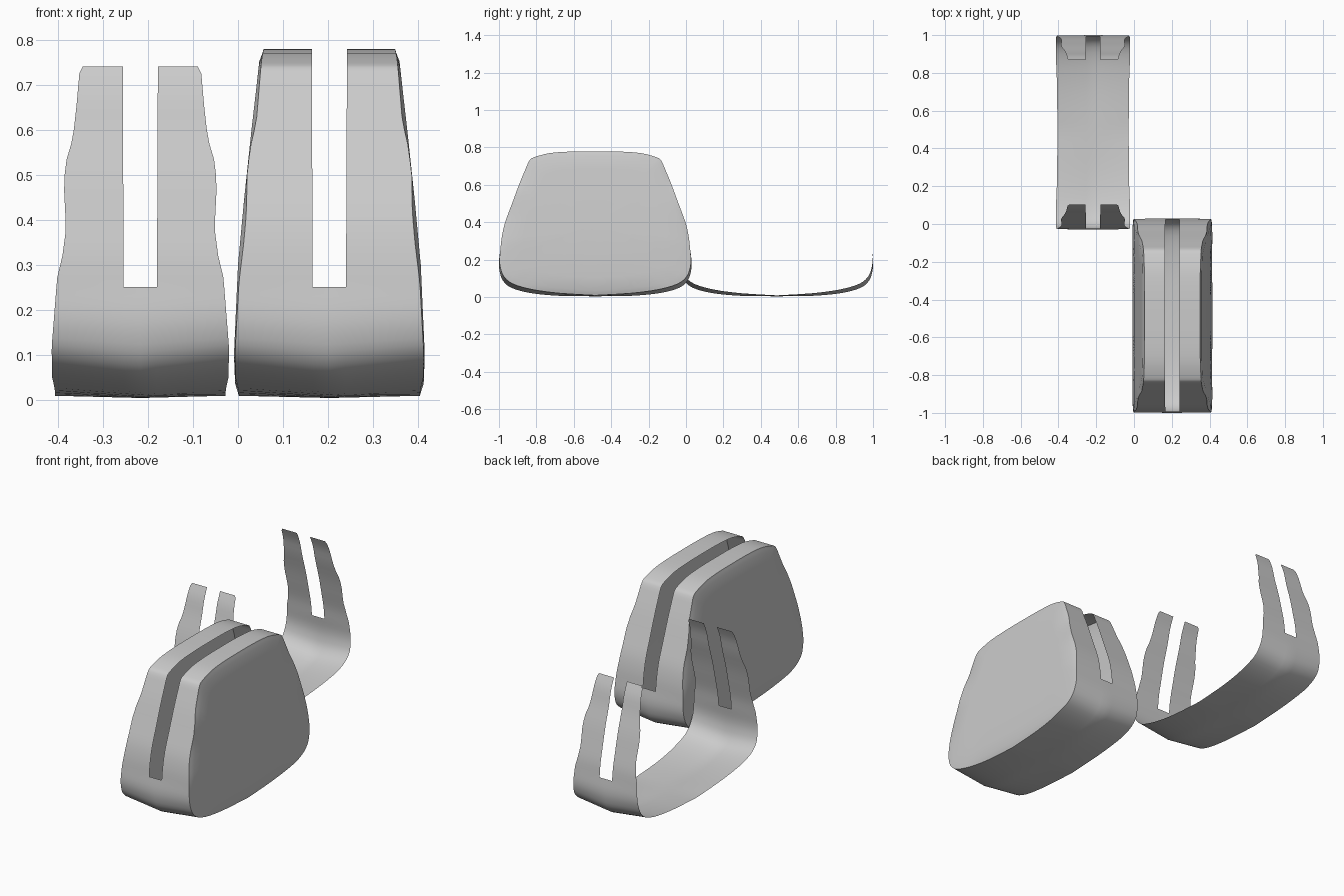
import bpy, bmesh, math

cube = bpy.data.objects.get("Cube")
if cube:
    bpy.data.objects.remove(cube)

grey = bpy.data.materials.new("light grey")
grey.use_nodes = True
colour = (0.6, 0.6, 0.6, 1)
grey.diffuse_color = colour
grey.node_tree.nodes["Principled BSDF"].inputs["Base Color"].default_value = colour

# Half outlines as (distance from middle, height), bottom centre first
LOWER = [(0, .004), (.2, .007), (.35, .022), (.45, .05), (.495, .09), (.512, .14),
         (.515, .19), (.508, .25), (.5, .32), (.482, .4)]
POD = LOWER + [(.445, .5), (.408, .6), (.375, .68), (.352, .73), (.325, .748),
               (.24, .77), (.12, .778), (0, .779)]
STRAP = LOWER + [(.458, .5), (.428, .6), (.408, .68), (.383, .74)]
# Half widths as (height, width)
POD_EDGE = [(0, .2), (.03, .209), (.1, .209), (.26, .201), (.35, .19), (.42, .184),
            (.5, .183), (.56, .176), (.62, .162), (.73, .153), (.76, .15), (.78, .146)]
POD_SIDE = [(0, .208), (.1, .212), (.3, .203), (.45, .189), (.6, .173), (.73, .158), (.78, .153)]
STRAP_EDGE = [(0, .188), (.03, .196), (.1, .197), (.27, .185), (.32, .173), (.38, .165),
              (.48, .17), (.53, .165), (.58, .15), (.65, .142), (.73, .135), (.74, .128)]
SLOT_START = .25


def lookup(table, z):
    for (a, va), (b, vb) in zip(table, table[1:]):
        if z <= b:
            return va + (vb - va) * max(0, (z - a) / (b - a))
    return table[-1][1]


def smooth_path(pts, steps=3):
    """Smooth curve through the points."""
    out = []
    for i in range(len(pts) - 1):
        p = [pts[max(0, min(len(pts) - 1, i + k))] for k in (-1, 0, 1, 2)]
        for s in range(steps):
            t = s / steps
            out.append(tuple(.5 * (2 * b + (c - a) * t + (2 * a - 5 * b + 4 * c - d) * t ** 2
                                   + (3 * b - a - 3 * c + d) * t ** 3)
                             for a, b, c, d in zip(*p)))
    return out + [pts[-1]]


def slotted_band(bm, path, closed, edge):
    """Wrap a slotted strip along the path; return its two rims."""
    n, grid = len(path), []
    for y, z in path:
        w, slot = lookup(edge, z), .036 + .004 * z
        row = []
        for x in (-w, -.93 * w, -.55 * w, -slot, 0, slot, .55 * w, .93 * w, w):
            # the lower corners draw in towards the rims
            draw = abs(x) / w * max(0, 1 - z / .25)
            lift = .022 * draw * min(1, abs(y) / .48) + .005 * draw
            row.append(bm.verts.new((x, y * (1 - .025 * draw), z + lift)))
        grid.append(row)
    for i in range(n if closed else n - 1):
        j = (i + 1) % n
        in_slot = min(path[i][1], path[j][1]) >= SLOT_START - 1e-5
        for c in range(8):
            if not (in_slot and c in (3, 4)):
                bm.faces.new((grid[i][c], grid[j][c], grid[j][c + 1], grid[i][c + 1]))
    return [r[0] for r in grid], [r[-1] for r in grid]


def side_panel(bm, rim, sign):
    """Close one rim with a gently rounded panel."""
    n, mid, prev = len(rim), .39, rim
    for k in (.975, .93, .75, .5, .25):
        ring = []
        for v in rim:
            z = mid + (v.co.z - mid) * k
            side = lookup(POD_SIDE, z) * sign
            x = v.co.x + (side - v.co.x) * min(1, (1 - k) / .07)
            ring.append(bm.verts.new((x, v.co.y * k, z)))
        for i in range(n):
            j = (i + 1) % n
            bm.faces.new((prev[i], prev[j], ring[j], ring[i]))
        prev = ring
    centre = bm.verts.new((lookup(POD_SIDE, mid) * sign, 0, mid))
    for i in range(n):
        bm.faces.new((prev[i], prev[(i + 1) % n], centre))


def finish(bm, name, location):
    bm.verts.index_update()
    bmesh.ops.delete(bm, geom=[v for v in bm.verts if not v.link_faces], context='VERTS')
    bmesh.ops.recalc_face_normals(bm, faces=bm.faces[:])
    mesh = bpy.data.meshes.new(name)
    bm.to_mesh(mesh)
    bm.free()
    mesh.materials.append(grey)
    ob = bpy.data.objects.new(name, mesh)
    ob.location = location
    bpy.context.collection.objects.link(ob)
    bpy.ops.object.select_all(action='DESELECT')
    ob.select_set(True)
    bpy.context.view_layer.objects.active = ob
    bpy.ops.object.shade_smooth_by_angle(angle=math.radians(40))


# Closed hollow pod with a slot over its top
half = smooth_path(POD)
bm = bmesh.new()
rims = slotted_band(bm, half + [(-y, z) for y, z in half[-2:0:-1]], True, POD_EDGE)
for rim, sign in zip(rims, (-1, 1)):
    side_panel(bm, rim, sign)
finish(bm, "slotted_pod", (.203, -.485, 0))

# Open strap with two prongs at each end
half = smooth_path(STRAP)
bm = bmesh.new()
slotted_band(bm, [(-y, z) for y, z in half[:0:-1]] + half, False, STRAP_EDGE)
finish(bm, "pronged_strap", (-.217, .485, 0))
